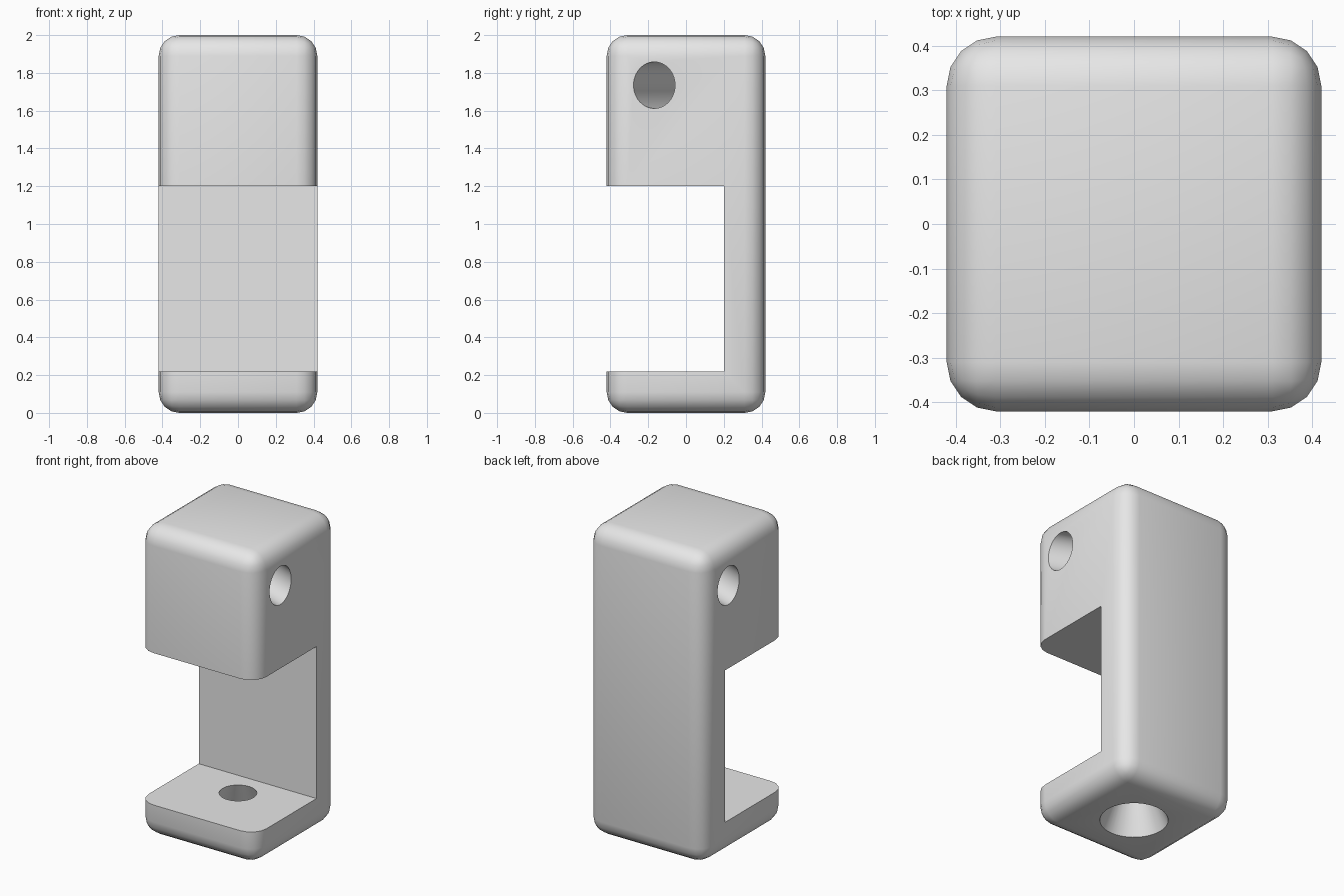
import bpy
import bmesh
import math
from mathutils import Matrix, Vector

default = bpy.data.objects.get("Cube")
if default:
    bpy.data.objects.remove(default, do_unlink=True)

# Single grey material
grey = bpy.data.materials.new("plain_grey")
grey.use_nodes = True
colour = (0.8, 0.8, 0.8, 1.0)
grey.diffuse_color = colour
grey.node_tree.nodes["Principled BSDF"].inputs["Base Color"].default_value = colour


def make_object(name, bm):
    bmesh.ops.recalc_face_normals(bm, faces=bm.faces)
    mesh = bpy.data.meshes.new(name)
    bm.to_mesh(mesh)
    bm.free()
    mesh.materials.append(grey)
    obj = bpy.data.objects.new(name, mesh)
    bpy.context.collection.objects.link(obj)
    return obj


def box(name, low, high, bevel=0.0):
    low, high = Vector(low), Vector(high)
    bm = bmesh.new()
    bmesh.ops.create_cube(bm, size=1.0, matrix=Matrix.Translation((low + high) / 2)
                          @ Matrix.Diagonal((*(high - low), 1.0)))
    if bevel:
        bmesh.ops.bevel(bm, geom=bm.edges[:], offset=bevel, segments=4,
                        profile=0.5, affect='EDGES', clamp_overlap=True)
    return make_object(name, bm)


def bore(name, r1, r2, matrix):
    bm = bmesh.new()
    bmesh.ops.create_cone(bm, cap_ends=True, segments=48, radius1=r1,
                          radius2=r2, depth=1.0, matrix=matrix)
    return make_object(name, bm)


# Rounded upright block
body = box("clamp_body", (-0.42, -0.42, 0), (0.42, 0.42, 2), bevel=0.11)

# Open slot in the front, leaving head, back wall and base
slot = box("slot_cutter", (-0.6, -0.6, 0.22), (0.6, 0.2, 1.2))

# Tapered hole through the base, wider underneath
base_hole = bore("base_hole_cutter", 0.208, 0.102,
                 Matrix.Translation((0, 0, 0.11)) @ Matrix.Diagonal((1, 1, 0.26, 1)))

# Slanted oval tunnel through the head, from front left to back right
slant = Matrix(((0, 0, 1, 0),
                (0.11, 0, -0.4, 0),
                (0, 0.123, 0, 1.735),
                (0, 0, 0, 1)))
tunnel = bore("tunnel_cutter", 1, 1, slant)

bpy.ops.object.select_all(action='DESELECT')
body.select_set(True)
bpy.context.view_layer.objects.active = body
for cutter in (slot, base_hole, tunnel):
    mod = body.modifiers.new(cutter.name, 'BOOLEAN')
    mod.operation = 'DIFFERENCE'
    mod.solver = 'EXACT'
    mod.object = cutter
    bpy.ops.object.modifier_apply(modifier=mod.name)
    bpy.data.objects.remove(cutter, do_unlink=True)

bpy.ops.object.shade_smooth_by_angle(angle=math.radians(30))
